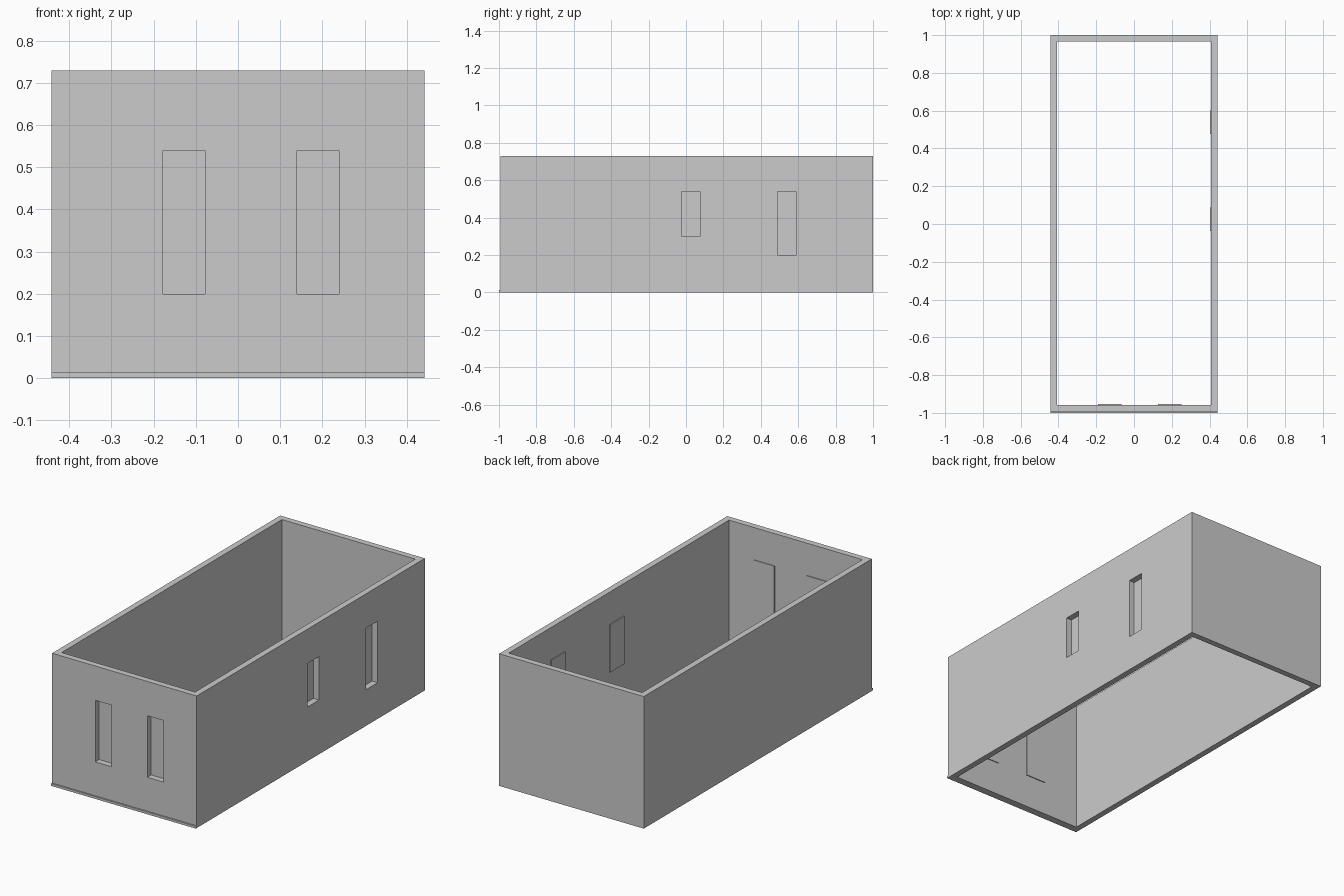
import bpy

if "Cube" in bpy.data.objects:
    bpy.data.objects.remove(bpy.data.objects["Cube"], do_unlink=True)

# Material
GREY = (0.6, 0.6, 0.6, 1)
grey = bpy.data.materials.new("plain grey")
grey.use_nodes = True
grey.diffuse_color = GREY
grey.node_tree.nodes["Principled BSDF"].inputs["Base Color"].default_value = GREY


def box(name, low, high):
    """Axis-aligned box between two corners."""
    bpy.ops.mesh.primitive_cube_add(size=1)
    obj = bpy.context.object
    obj.name = name
    for v in obj.data.vertices:
        v.co = [h if c > 0 else l for c, l, h in zip(v.co, low, high)]
    obj.data.materials.append(grey)
    return obj


def cut(target, low, high):
    """Cut a box out of the target."""
    cutter = box("cutter", low, high)
    cutter.hide_render = True
    mod = target.modifiers.new("cut", "BOOLEAN")
    mod.operation = "DIFFERENCE"
    mod.solver = "EXACT"
    mod.object = cutter
    bpy.context.view_layer.objects.active = target
    bpy.ops.object.modifier_apply(modifier=mod.name)
    bpy.data.objects.remove(cutter, do_unlink=True)


WIDE, FRONT, BACK, TALL = 0.442, -0.992, 1.0, 0.73
WALL, PLATE, LAP, SLOT = 0.034, 0.005, 0.012, 0.1
IN_X, IN_Y = WIDE - WALL, FRONT + WALL

# Four walls, open above and below
walls = box("walls", (-WIDE, FRONT, 0), (WIDE, BACK, TALL))
cut(walls, (-IN_X, IN_Y, -1), (IN_X, BACK - WALL, 1))

# Front windows, each closed by a thin plate on the inside
for side, x in (("right", -0.178), ("left", 0.14)):
    low, high = 0.2, 0.54
    cut(walls, (x, FRONT - 0.1, low), (x + SLOT, IN_Y + 0.1, high))
    box(f"front_window_plate_{side}", (x - LAP, IN_Y, low - LAP),
        (x + SLOT + LAP, IN_Y + PLATE, high + LAP))

# Side windows, one short and one tall
for kind, y, low in (("short", -0.025, 0.3), ("tall", 0.488, 0.2)):
    high = 0.54
    cut(walls, (IN_X - 0.1, y, low), (WIDE + 0.1, y + SLOT, high))
    box(f"side_window_plate_{kind}", (IN_X - PLATE, y - LAP, low - LAP),
        (IN_X, y + SLOT + LAP, high + LAP))

# Low strip along the foot of the front wall
box("front_foot_strip", (-WIDE, -1, 0), (WIDE, FRONT, 0.013))
